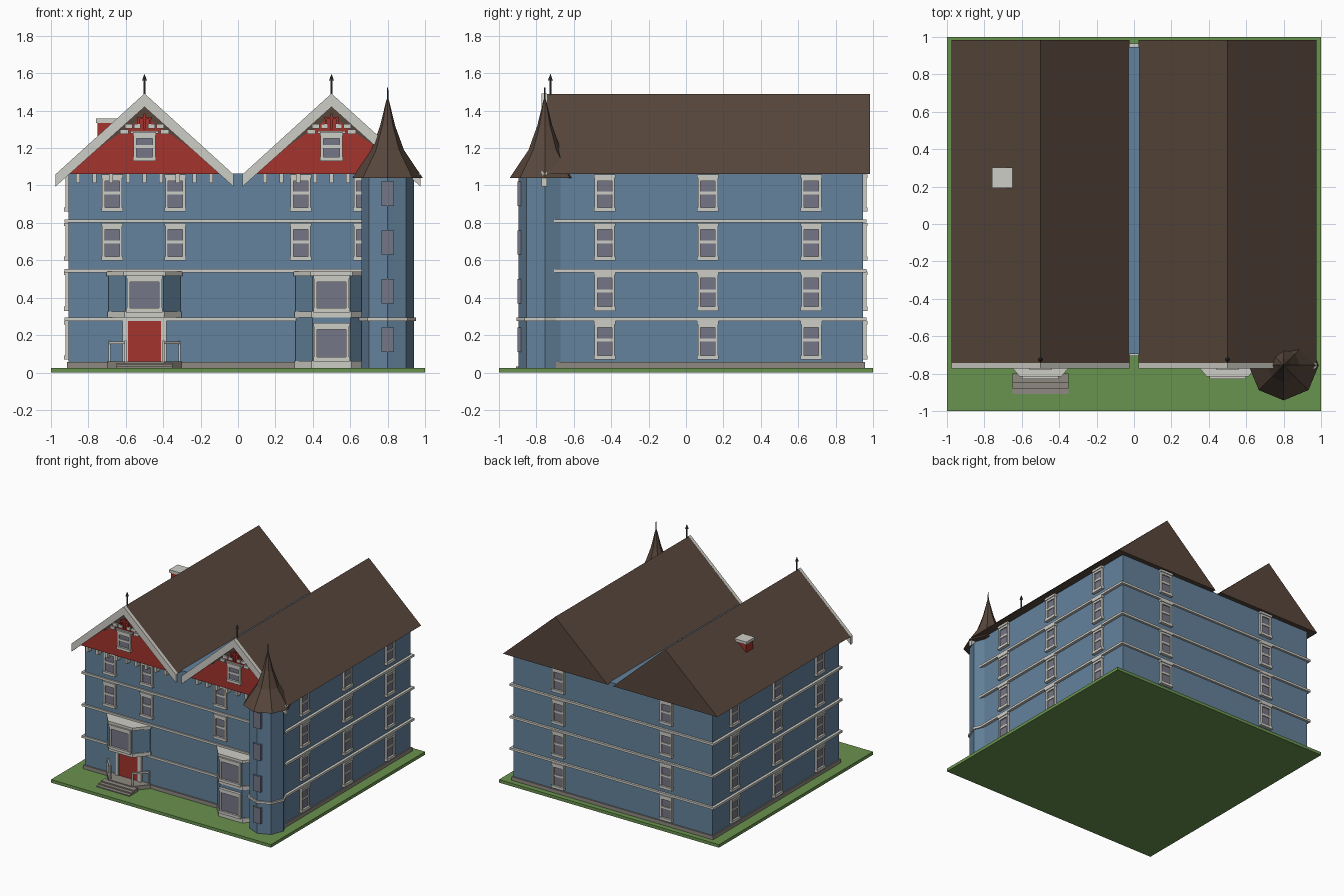
import bpy, bmesh, math
from mathutils import Matrix, Vector

if "Cube" in bpy.data.objects:
    bpy.data.objects.remove(bpy.data.objects["Cube"])


def material(name, r, g, b):
    def lin(c):
        c /= 255
        return c / 12.92 if c <= 0.04045 else ((c + 0.055) / 1.055) ** 2.4
    m = bpy.data.materials.new(name)
    m.diffuse_color = (lin(r), lin(g), lin(b), 1)
    m.use_nodes = True
    m.node_tree.nodes["Principled BSDF"].inputs["Base Color"].default_value = m.diffuse_color
    return m


BLUE = material("blue_siding", 100, 130, 156)
BROWN = material("brown_shingles", 88, 71, 60)
RED = material("red_paint", 163, 51, 45)
WHITE = material("white_trim", 206, 205, 198)
GLASS = material("grey_glass", 117, 118, 134)
STONE = material("grey_stone", 143, 137, 129)
GREEN = material("green_lawn", 105, 146, 78)
IRON = material("dark_iron", 62, 66, 72)


def finish(name, bm, mats):
    bmesh.ops.recalc_face_normals(bm, faces=bm.faces)
    me = bpy.data.meshes.new(name)
    bm.to_mesh(me)
    bm.free()
    for m in mats:
        me.materials.append(m)
    ob = bpy.data.objects.new(name, me)
    bpy.context.collection.objects.link(ob)
    return ob


def boxes(name, items, matrix=Matrix()):
    """items: (x0, x1, y0, y1, z0, z1, material)"""
    bm = bmesh.new()
    mats = []
    for x0, x1, y0, y1, z0, z1, mat in items:
        if mat not in mats:
            mats.append(mat)
        mtx = Matrix.Translation(((x0 + x1) / 2, (y0 + y1) / 2, (z0 + z1) / 2)) \
            @ Matrix.Diagonal((x1 - x0, y1 - y0, z1 - z0, 1))
        new = bmesh.ops.create_cube(bm, size=1, matrix=matrix @ mtx)["verts"]
        for f in {f for v in new for f in v.link_faces}:
            f.material_index = mats.index(mat)
    return finish(name, bm, mats)


def prism(name, pts, a, b, mat, axis="z"):
    """Extrude a 2D outline: (x, y) along z, or (x, z) along y."""
    bm = bmesh.new()
    put = (lambda p, t: (p[0], p[1], t)) if axis == "z" else (lambda p, t: (p[0], t, p[1]))
    lo = [bm.verts.new(put(p, a)) for p in pts]
    hi = [bm.verts.new(put(p, b)) for p in pts]
    bm.faces.new(lo)
    bm.faces.new(hi)
    n = len(pts)
    for i in range(n):
        bm.faces.new((lo[i], lo[(i + 1) % n], hi[(i + 1) % n], hi[i]))
    return finish(name, bm, [mat])


def lathe(name, x, y, profile, sides, mat):
    """Faceted turned shape from (radius, z) pairs."""
    bm = bmesh.new()
    rings = [[bm.verts.new((x + r * math.cos(2 * math.pi * i / sides),
                            y + r * math.sin(2 * math.pi * i / sides), z))
              for i in range(sides)] for r, z in profile]
    for a, b in zip(rings, rings[1:]):
        for i in range(sides):
            j = (i + 1) % sides
            bm.faces.new((a[i], a[j], b[j], b[i]))
    bm.faces.new(rings[0])
    bm.faces.new(rings[-1])
    return finish(name, bm, [mat])


def window(name, x, y, z0, z1, w=0.115, turn=0, sash=True):
    """Framed window facing -y, turned about z."""
    h, t = w / 2, 0.019
    items = [(-h + 0.01, h - 0.01, -0.008, 0.01, z0 + 0.01, z1 - 0.01, GLASS),
             (-h + 0.004, -h + t, -0.018, 0.01, z0, z1, WHITE),
             (h - t, h - 0.004, -0.018, 0.01, z0, z1, WHITE),
             (-h, h, -0.024, 0.01, z0, z0 + 0.022, WHITE),
             (-h + 0.004, h - 0.004, -0.018, 0.01, z1 - 0.035, z1 - 0.015, WHITE),
             (-h, h, -0.024, 0.01, z1 - 0.018, z1, WHITE)]
    if sash:
        m = (z0 + z1) / 2
        items.append((-h + t, h - t, -0.014, 0.01, m - 0.008, m + 0.008, WHITE))
    boxes(name, items, Matrix.Translation((x, y, 0)) @ Matrix.Rotation(turn, 4, "Z"))


X, YF, YB = 0.905, -0.695, 0.947           # house walls
ROWS = [(0.07, 0.275), (0.33, 0.54), (0.598, 0.80), (0.86, 1.058)]

# ground, foundation, walls and floor bands
boxes("lawn", [(-1, 1, -1, 1, 0, 0.025, GREEN)])
boxes("foundation", [(-X - 0.01, X + 0.01, YF - 0.01, YB + 0.01, 0.025, 0.055, STONE)])
boxes("house_walls", [(-X, X, YF, YB, 0.04, 1.065, BLUE)])
for z in (0.285, 0.545, 0.81):
    boxes("floor_band", [(-X - 0.022, X + 0.022, YF - 0.012, YB + 0.018, z - 0.009, z + 0.009, WHITE)])

# windows on side, back and front walls
for z0, z1 in ROWS:
    for y in (-0.435, 0.117, 0.67):
        window("right_window", X, y, z0, z1, turn=math.pi / 2)
        window("left_window", -X, y, z0, z1, turn=-math.pi / 2)
    for x in (-0.49, 0.49):
        window("back_window", x, YB, z0, z1, turn=math.pi)
for z0, z1 in ROWS[2:]:
    for x in (-0.673, -0.335, 0.335, 0.673):
        window("front_window", x, YF, z0, z1)

# twin gable roofs with decorated fronts
for cx in (-0.5, 0.5):
    prism("gable_roof", [(cx - 0.475, 1.06), (cx + 0.475, 1.06), (cx, 1.49)], -0.745, 0.985, BROWN, "y")
    prism("gable_face", [(cx - 0.41, 1.06), (cx + 0.41, 1.06), (cx + 0.24, 1.205), (cx, 1.37),
                         (cx - 0.24, 1.205)], -0.753, -0.74, RED, "y")
    prism("bargeboard", [(cx - 0.475, 1.06), (cx, 1.492), (cx + 0.475, 1.06), (cx + 0.475, 0.995),
                         (cx, 1.42), (cx - 0.475, 0.995)], -0.772, -0.744, WHITE, "y")
    window("gable_window", cx, -0.753, 1.13, 1.285, w=0.125)
    trim = [(cx + i * 0.089 - 0.011, cx + i * 0.089 + 0.011, -0.74, -0.69, 1.012, 1.06, WHITE)
            for i in range(-4, 5)]
    boxes("eave_brackets", trim)
    orn = [(cx - 0.075, cx + 0.075, -0.763, -0.75, 1.278, 1.29, WHITE)]
    for s in (-1, 1):
        for a, b, z0, z1 in ((0.085, 0.13, 1.275, 1.298), (0.02, 0.055, 1.305, 1.328),
                             (0.065, 0.105, 1.305, 1.328)):
            orn.append((cx + min(s * a, s * b), cx + max(s * a, s * b), -0.765, -0.75, z0, z1, WHITE))
        orn.append((cx + s * 0.03 - 0.006, cx + s * 0.03 + 0.006, -0.762, -0.745, 1.328, 1.365, RED))
    orn.append((cx - 0.006, cx + 0.006, -0.762, -0.745, 1.3, 1.385, RED))
    orn.append((cx - 0.04, cx + 0.04, -0.762, -0.745, 1.355, 1.367, RED))
    boxes("gable_ornament", orn)
    lathe("roof_finial", cx, -0.725, [(0.006, 1.47), (0.006, 1.56), (0.013, 1.562), (0.001, 1.595)], 8, IRON)

# chimney
boxes("chimney", [(-0.75, -0.66, 0.2, 0.29, 1.15, 1.34, RED),
                  (-0.76, -0.65, 0.192, 0.302, 1.335, 1.358, WHITE)])

# corner tower
TX, TY = 0.80, -0.755
lathe("tower_wall", TX, TY, [(0.14, 0.02), (0.14, 1.045)], 8, BLUE)
lathe("tower_band", TX, TY, [(0.152, 0.276), (0.152, 0.294)], 8, WHITE)
lathe("tower_roof", TX, TY, [(0.188, 1.04), (0.087, 1.19), (0.04, 1.32), (0.006, 1.46)], 8, BROWN)
lathe("tower_finial", TX, TY, [(0.005, 1.44), (0.003, 1.525)], 8, IRON)
for z in (0.175, 0.435, 0.695, 0.955):
    boxes("tower_window", [(TX - 0.034, TX + 0.034, -0.902, -0.88, z - 0.065, z + 0.065, GLASS)])


# bay windows: tapered footprints grown by e for the trim
def bay(cx, e=0.0):
    return [(cx - 0.193 - e, -0.68), (cx - 0.193 - e, YF - 0.01), (cx - 0.102 - e, -0.805 - e),
            (cx + 0.102 + e, -0.805 - e), (cx + 0.193 + e, YF - 0.01), (cx + 0.193 + e, -0.68)]


prism("left_bay", bay(-0.5), 0.30, 0.53, BLUE)
prism("right_bay", bay(0.5), 0.03, 0.53, BLUE)
for cx in (-0.5, 0.5):
    prism("bay_cornice", bay(cx, 0.01), 0.517, 0.54, WHITE)
    prism("bay_sill", bay(cx, 0.006), 0.295, 0.325, WHITE)
    window("bay_window", cx, -0.805, 0.322, 0.52, w=0.195, sash=False)
prism("bay_base", bay(0.5, 0.006), 0.025, 0.062, WHITE)
window("bay_window", 0.5, -0.805, 0.06, 0.265, w=0.195, sash=False)

# entrance: door, porch, steps and railings
boxes("front_door", [(-0.588, -0.412, YF - 0.012, YF, 0.055, 0.29, RED),
                     (-0.618, -0.588, YF - 0.02, YF, 0.055, 0.295, WHITE),
                     (-0.412, -0.382, YF - 0.02, YF, 0.055, 0.295, WHITE)])
prism("porch_floor", bay(-0.5, 0.006), 0.025, 0.058, STONE)
boxes("porch_steps", [(-0.65, -0.35, -0.82 - 0.03 * i, -0.80, 0.025, 0.062 - 0.01 * i, STONE)
                      for i in (1, 2, 3)])
for s in (-1, 1):
    a = Vector((-0.5 + s * 0.187, YF - 0.015, 0))
    b = Vector((-0.5 + s * 0.102, -0.80, 0))
    for p in (a, b):
        boxes("rail_post", [(p.x - 0.006, p.x + 0.006, p.y - 0.006, p.y + 0.006, 0.055, 0.17, WHITE)])
    d = b - a
    place = Matrix.Translation(a) @ Matrix.Rotation(math.atan2(d.y, d.x), 4, "Z")
    boxes("hand_rail", [(0, d.length, -0.006, 0.006, 0.153, 0.167, WHITE)], place)
